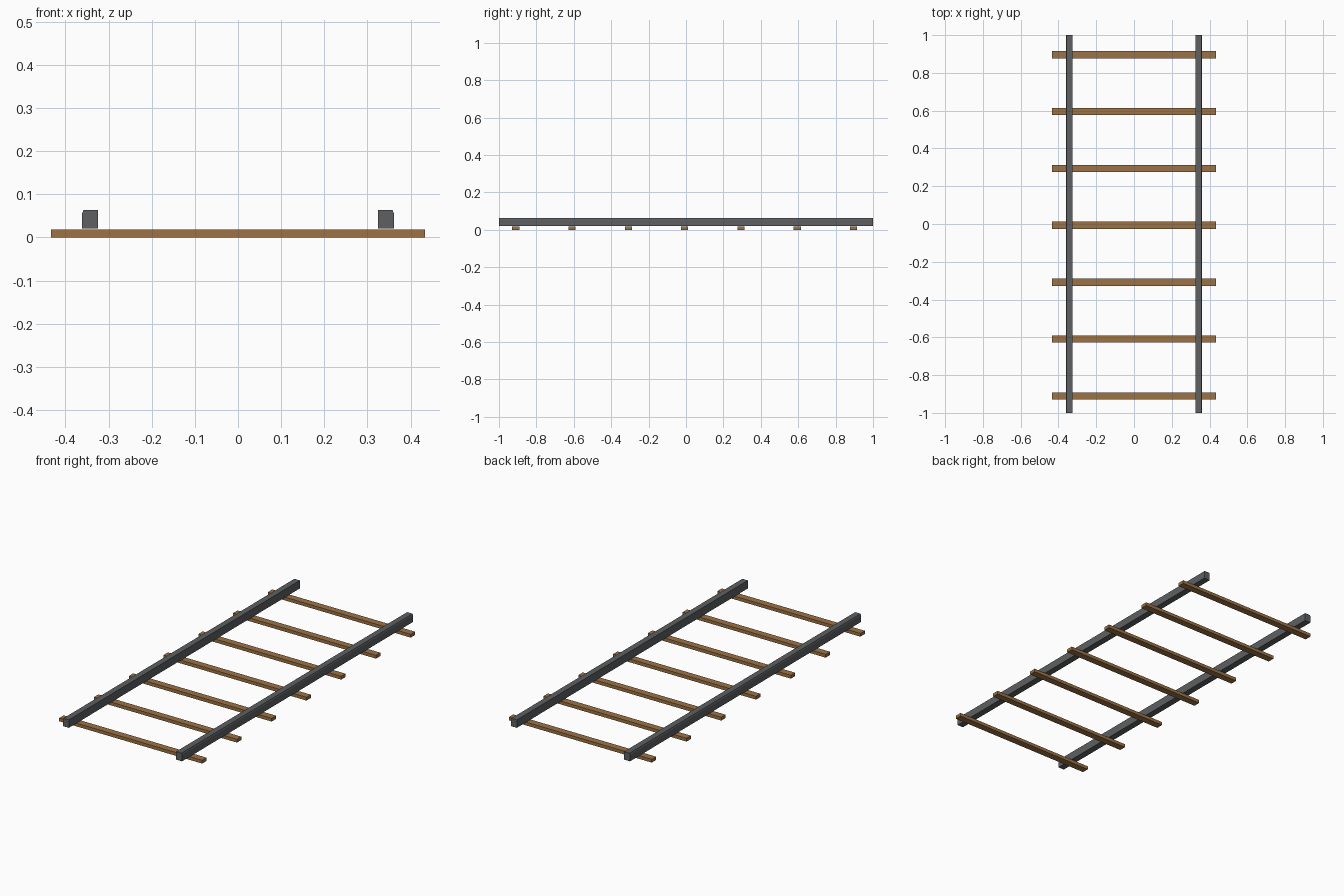
import bpy, bmesh

if "Cube" in bpy.data.objects:
    bpy.data.objects.remove(bpy.data.objects["Cube"])

def material(name, rgb):
    m = bpy.data.materials.new(name)
    m.diffuse_color = (*rgb, 1)
    m.use_nodes = True
    m.node_tree.nodes["Principled BSDF"].inputs["Base Color"].default_value = m.diffuse_color
    return m

WOOD = material("wood", (0.33, 0.17, 0.06))
STEEL = material("steel", (0.11, 0.115, 0.12))

def make_object(name, bm, mat):
    bmesh.ops.recalc_face_normals(bm, faces=bm.faces)
    mesh = bpy.data.meshes.new(name)
    bm.to_mesh(mesh)
    bm.free()
    mesh.materials.append(mat)
    ob = bpy.data.objects.new(name, mesh)
    bpy.context.collection.objects.link(ob)
    return ob

def extrude_y(name, profile, y0, y1, mat):
    """Extrude an (x, z) profile along y."""
    bm = bmesh.new()
    face = bm.faces.new([bm.verts.new((x, y0, z)) for x, z in profile])
    ext = bmesh.ops.extrude_face_region(bm, geom=[face])["geom"]
    verts = [v for v in ext if isinstance(v, bmesh.types.BMVert)]
    bmesh.ops.translate(bm, verts=verts, vec=(0, y1 - y0, 0))
    return make_object(name, bm, mat)

# Rails: near-square bars with a slight chamfer on the outer top edge
for side, name in ((-1, "left_rail"), (1, "right_rail")):
    profile = [(0.325, 0.02), (0.361, 0.02), (0.361, 0.056),
               (0.358, 0.064), (0.325, 0.064)]
    extrude_y(name, [(side * x, z) for x, z in profile], -1, 1, STEEL)

# Sleepers: seven evenly spaced flat planks under the rails
for i in range(7):
    y = -0.007 + (i - 3) * 0.301
    plank = [(-0.433, 0), (0.433, 0), (0.433, 0.018), (-0.433, 0.018)]
    extrude_y(f"sleeper_{i + 1}", plank, y - 0.019, y + 0.019, WOOD)
